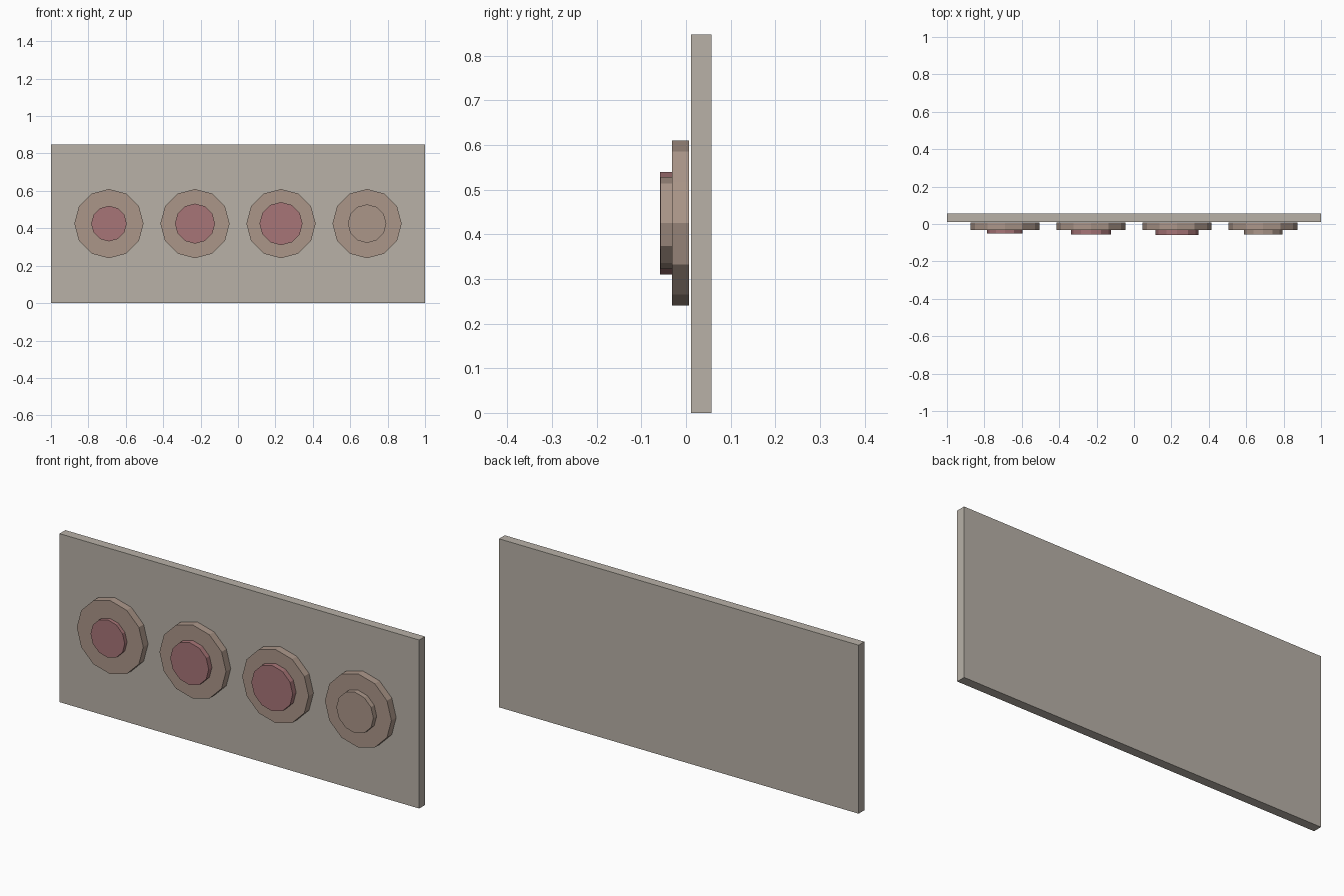
import bpy, math

if "Cube" in bpy.data.objects:
    bpy.data.objects.remove(bpy.data.objects["Cube"])


def material(name, srgb):
    m = bpy.data.materials.new(name)
    lin = [((c / 255 + 0.055) / 1.055) ** 2.4 for c in srgb]
    m.diffuse_color = (*lin, 1)
    m.use_nodes = True
    m.node_tree.nodes["Principled BSDF"].inputs["Base Color"].default_value = m.diffuse_color
    return m


STONE = material("warm grey", (184, 177, 167))
TAN = material("dull tan", (171, 150, 137))
ROSE = material("dusty rose", (167, 117, 119))


def disc(name, x, radius, front, back, mat):
    """Twelve-sided disc facing the front, with a corner at the top."""
    bpy.ops.mesh.primitive_cylinder_add(
        vertices=12, radius=radius, depth=back - front,
        location=(x, (front + back) / 2, 0.425), rotation=(math.pi / 2, 0, 0))
    ob = bpy.context.object
    ob.name = name
    ob.data.materials.append(mat)


# Back panel
bpy.ops.mesh.primitive_cube_add(size=1, location=(0, 0.034, 0.4235))
panel = bpy.context.object
panel.name = "back_panel"
panel.scale = (2, 0.046, 0.847)
panel.data.materials.append(STONE)

# Row of round bases, each with its own button: x, radius, front depth, colour
buttons = [(-0.69, 0.095, -0.050, ROSE), (-0.23, 0.107, -0.057, ROSE),
           (0.23, 0.115, -0.058, ROSE), (0.69, 0.103, -0.057, TAN)]
for i, (x, radius, front, mat) in enumerate(buttons, 1):
    disc(f"round_base_{i}", x, 0.185, -0.031, 0.007, TAN)
    disc(f"button_{i}", x, radius, front, -0.031, mat)
